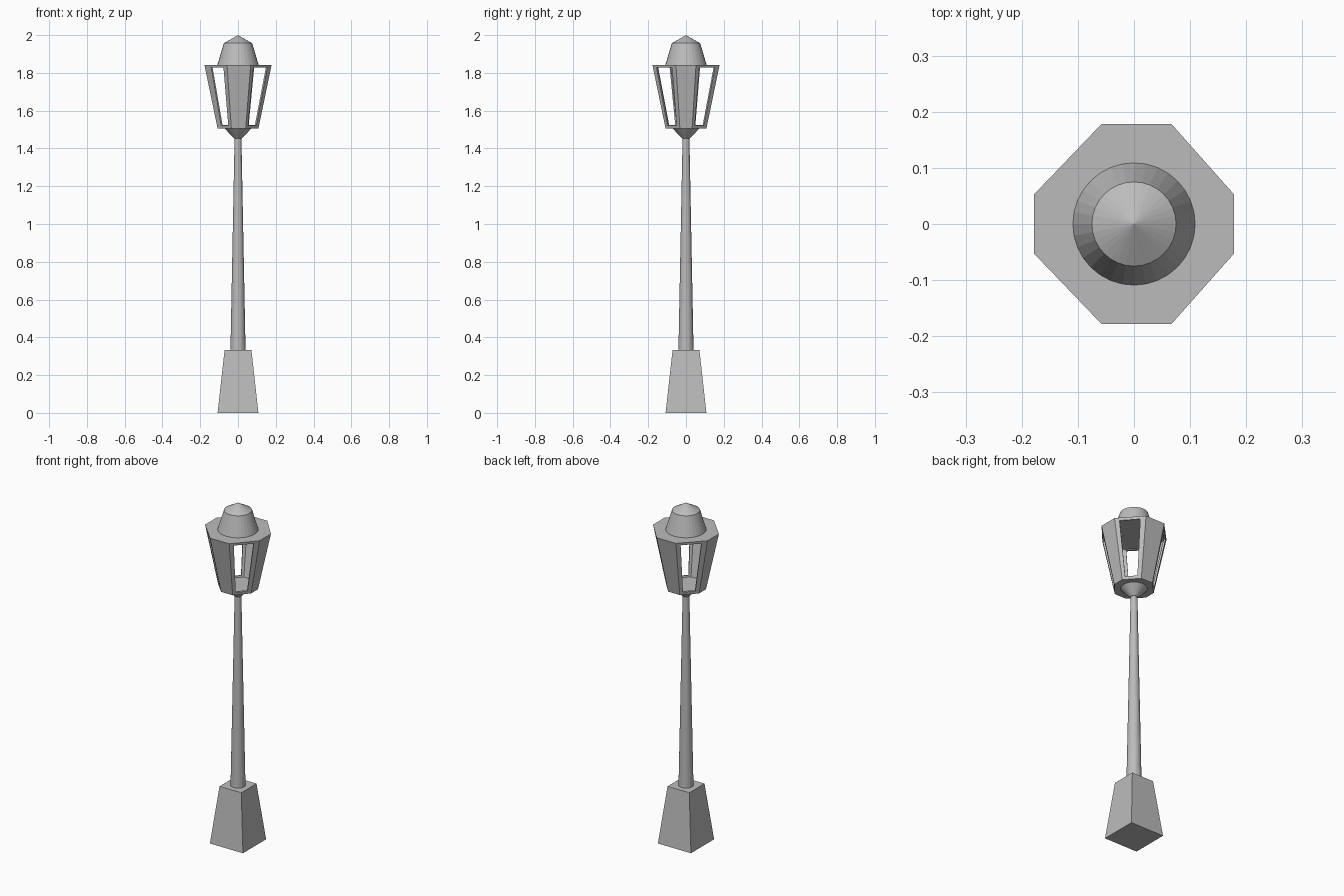
import bpy
import bmesh
from mathutils import Vector

cube = bpy.data.objects.get("Cube")
if cube:
    bpy.data.objects.remove(cube, do_unlink=True)

grey = bpy.data.materials.new("painted_grey")
grey.use_nodes = True
colour = (0.5, 0.5, 0.5, 1)
grey.diffuse_color = colour
grey.node_tree.nodes["Principled BSDF"].inputs["Base Color"].default_value = colour


def finish(name, bm):
    bmesh.ops.recalc_face_normals(bm, faces=bm.faces[:])
    mesh = bpy.data.meshes.new(name)
    bm.to_mesh(mesh)
    bm.free()
    mesh.materials.append(grey)
    obj = bpy.data.objects.new(name, mesh)
    bpy.context.collection.objects.link(obj)
    return obj


def taper(name, z0, z1, r0, r1, sides=32):
    """Upright cone or frustum between two heights."""
    bm = bmesh.new()
    bmesh.ops.create_cone(bm, cap_ends=True, segments=sides,
                          radius1=r0, radius2=r1, depth=z1 - z0)
    bmesh.ops.translate(bm, verts=bm.verts[:], vec=(0, 0, (z0 + z1) / 2))
    return finish(name, bm)


# Square tapered plinth
bm = bmesh.new()
bmesh.ops.create_cube(bm, size=1)
for v in bm.verts:
    half = 0.071 if v.co.z > 0 else 0.108
    v.co = Vector((v.co.x * 2 * half, v.co.y * 2 * half, 0.333 if v.co.z > 0 else 0))
finish("plinth", bm)

# Round post, lantern support and roof
taper("post", 0.333, 1.46, 0.04, 0.018)
taper("lantern_support", 1.452, 1.505, 0.02, 0.07)
taper("roof_drum", 1.843, 1.957, 0.109, 0.075)
taper("roof_tip", 1.957, 2.0, 0.075, 0.0)

# Eight-sided lantern: walls alternate between solid panels and open frames
R, SHRINK, Z0, Z1 = 0.178, 0.607, 1.505, 1.843
X0, X1, Y = -0.058, 0.067, 0.053
outline = [(X0, -R), (X1, -R), (R, -Y), (R, Y),
           (X1, R), (X0, R), (-R, Y), (-R, -Y)]
bm = bmesh.new()
top = [bm.verts.new((x, y, Z1)) for x, y in outline]
low = [bm.verts.new((x * SHRINK, y * SHRINK, Z0)) for x, y in outline]
bm.faces.new(top)
bm.faces.new(low[::-1])
for i in range(8):
    j = (i + 1) % 8
    wall = [low[i], low[j], top[j], top[i]]
    if i % 2 == 0:
        bm.faces.new(wall)
        continue
    # Window frame with a narrower opening at the front left
    a, b = (0.28, 0.83) if i == 7 else (0.15, 0.82)
    a0, b0 = a + 0.02, b - 0.03

    def on_wall(s, t):
        lower = low[i].co.lerp(low[j].co, s)
        upper = top[i].co.lerp(top[j].co, s)
        return bm.verts.new(lower.lerp(upper, t))

    hole = [on_wall(a0, 0.05), on_wall(b0, 0.05), on_wall(b, 0.955), on_wall(a, 0.955)]
    for k in range(4):
        n = (k + 1) % 4
        bm.faces.new((wall[k], wall[n], hole[n], hole[k]))
lantern = finish("lantern_housing", bm)
shell = lantern.modifiers.new("wall_thickness", 'SOLIDIFY')
shell.thickness = 0.01
shell.offset = -1
shell.use_even_offset = True
